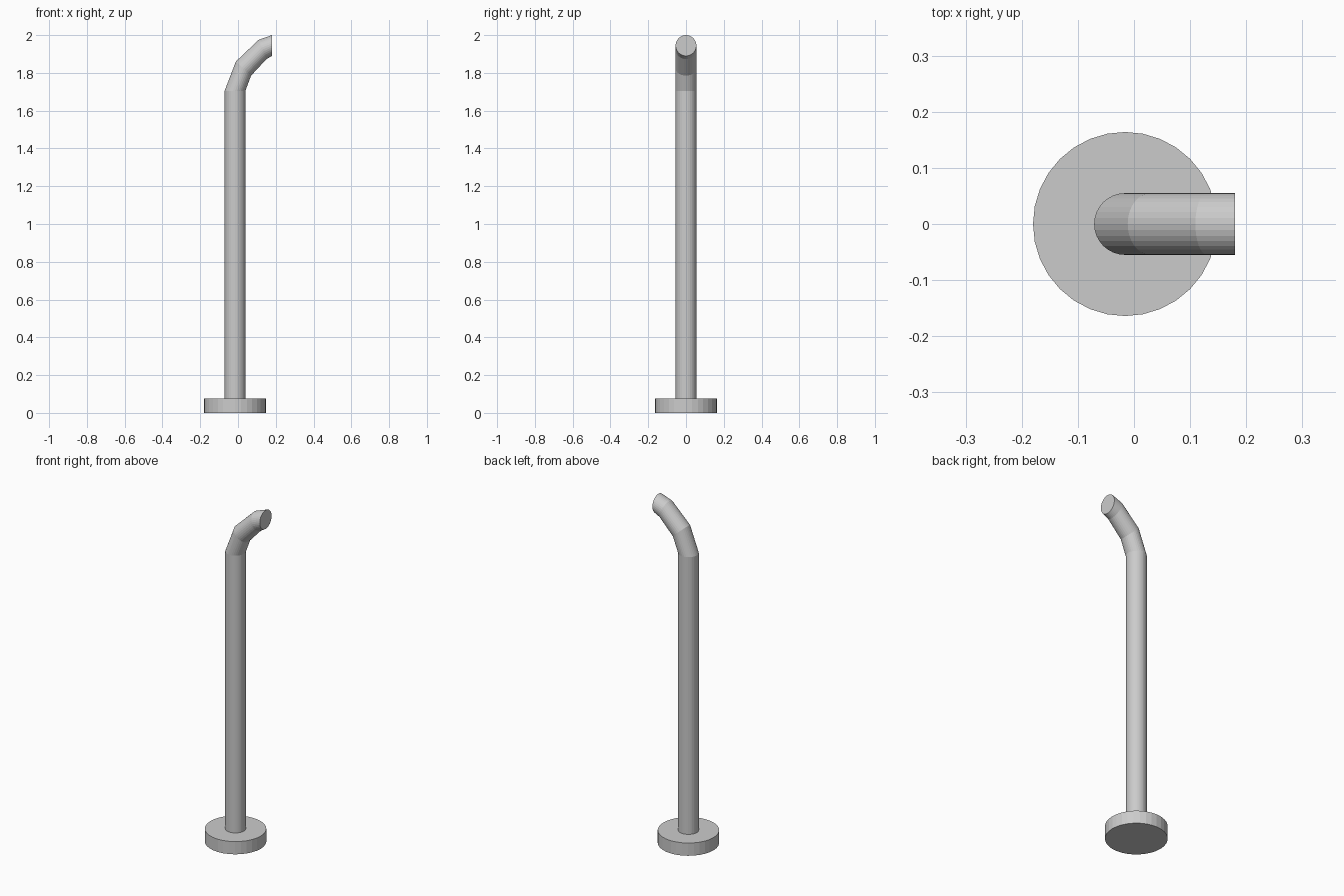
import bpy, bmesh, math

if "Cube" in bpy.data.objects:
    bpy.data.objects.remove(bpy.data.objects["Cube"])

SIDES = 32
CX = -0.016      # axis of the post
RADIUS = 0.055


def finish(name, bm):
    bmesh.ops.recalc_face_normals(bm, faces=bm.faces)
    mesh = bpy.data.meshes.new(name)
    bm.to_mesh(mesh)
    bm.free()
    obj = bpy.data.objects.new(name, mesh)
    bpy.context.collection.objects.link(obj)
    return obj


def tube(name, stations):
    """Capped tube through rings given as (x, z, tilt in degrees, radius)."""
    bm = bmesh.new()
    rings = []
    for x, z, tilt, r in stations:
        t = math.radians(tilt)
        ring = []
        for i in range(SIDES):
            a = 2 * math.pi * i / SIDES
            u = r * math.cos(a)
            ring.append(bm.verts.new((x + u * math.cos(t), r * math.sin(a), z - u * math.sin(t))))
        rings.append(ring)
    for low, high in zip(rings, rings[1:]):
        for i in range(SIDES):
            j = (i + 1) % SIDES
            bm.faces.new((low[i], low[j], high[j], high[i]))
    bm.faces.new(rings[0][::-1])
    bm.faces.new(rings[-1])
    return finish(name, bm)


# Round foot
tube("base_flange", [(CX, 0, 0, 0.164), (CX, 0.075, 0, 0.164)])

# Upright pipe with its bent outlet
tube("bent_pipe", [
    (CX, 0.07, 0, RADIUS),
    (CX, 1.705, 0, RADIUS),
    (0.029, 1.823, 43, RADIUS),
    (0.130, 1.924, 68, RADIUS),
    (0.180, 1.945, 90, RADIUS),
])
